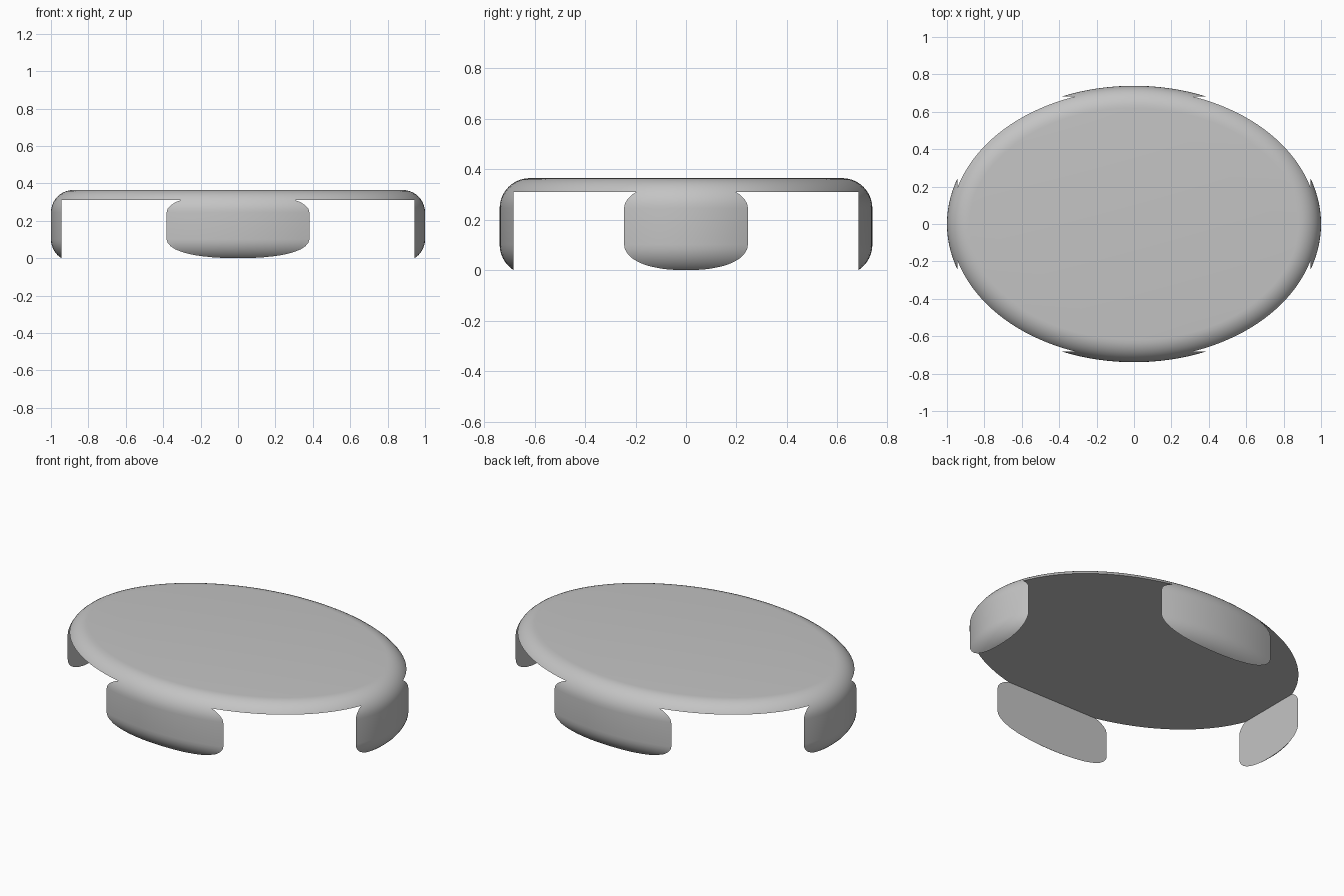
import bpy
import bmesh
import math

if "Cube" in bpy.data.objects:
    bpy.data.objects.remove(bpy.data.objects["Cube"], do_unlink=True)

HALF_X, HALF_Y = 1.0, 0.739
TOP, BOTTOM, RADIUS = 0.365, -0.0185, 0.12
SEGMENTS, STEPS = 128, 10

grey = bpy.data.materials.new("plain grey")
grey.use_nodes = True
colour = (0.55, 0.55, 0.55, 1)
grey.diffuse_color = colour
grey.node_tree.nodes["Principled BSDF"].inputs["Base Color"].default_value = colour


def oval_ring(bm, inset, z):
    """Ring of vertices at a constant distance inside the oval outline."""
    ring = []
    for i in range(SEGMENTS):
        a = math.tau * i / SEGMENTS
        nx, ny = math.cos(a) * HALF_Y, math.sin(a) * HALF_X
        length = math.hypot(nx, ny)
        ring.append(bm.verts.new((HALF_X * math.cos(a) - inset * nx / length,
                                  HALF_Y * math.sin(a) - inset * ny / length, z)))
    return ring


# Oval body with rounded lower and upper rims
bm = bmesh.new()
angles = [math.pi / 2 * i / STEPS for i in range(STEPS + 1)]
profile = [(RADIUS * (1 - math.sin(a)), BOTTOM + RADIUS * (1 - math.cos(a))) for a in angles]
profile += [(RADIUS * (1 - math.cos(a)), TOP - RADIUS * (1 - math.sin(a))) for a in angles]
rings = [oval_ring(bm, inset, z) for inset, z in profile]
for low, high in zip(rings, rings[1:]):
    for i in range(SEGMENTS):
        j = (i + 1) % SEGMENTS
        bm.faces.new((low[i], low[j], high[j], high[i]))
bm.faces.new(rings[0][::-1])
bm.faces.new(rings[-1])
bmesh.ops.recalc_face_normals(bm, faces=bm.faces)
mesh = bpy.data.meshes.new("oval_top_with_legs")
bm.to_mesh(mesh)
bm.free()
body = bpy.data.objects.new("oval_top_with_legs", mesh)
bpy.context.collection.objects.link(body)
mesh.materials.append(grey)

# Box hollow that leaves a thin top and four curved legs
floor, ceiling = -0.5, 0.31
bpy.ops.mesh.primitive_cube_add(size=1, location=(0, 0, (floor + ceiling) / 2))
cutter = bpy.context.object
cutter.name = "hollow_cutter"
cutter.scale = (2 * 0.943, 2 * 0.683, ceiling - floor)
cutter.hide_render = True
cutter.data.materials.append(grey)

hollow = body.modifiers.new("hollow", "BOOLEAN")
hollow.operation = "DIFFERENCE"
hollow.solver = "EXACT"
hollow.object = cutter
bpy.ops.object.select_all(action="DESELECT")
body.select_set(True)
bpy.context.view_layer.objects.active = body
bpy.ops.object.modifier_apply(modifier=hollow.name)
bpy.data.objects.remove(cutter, do_unlink=True)

# Smooth rims with crisp cut edges
bpy.ops.object.shade_smooth_by_angle(angle=math.radians(30))
